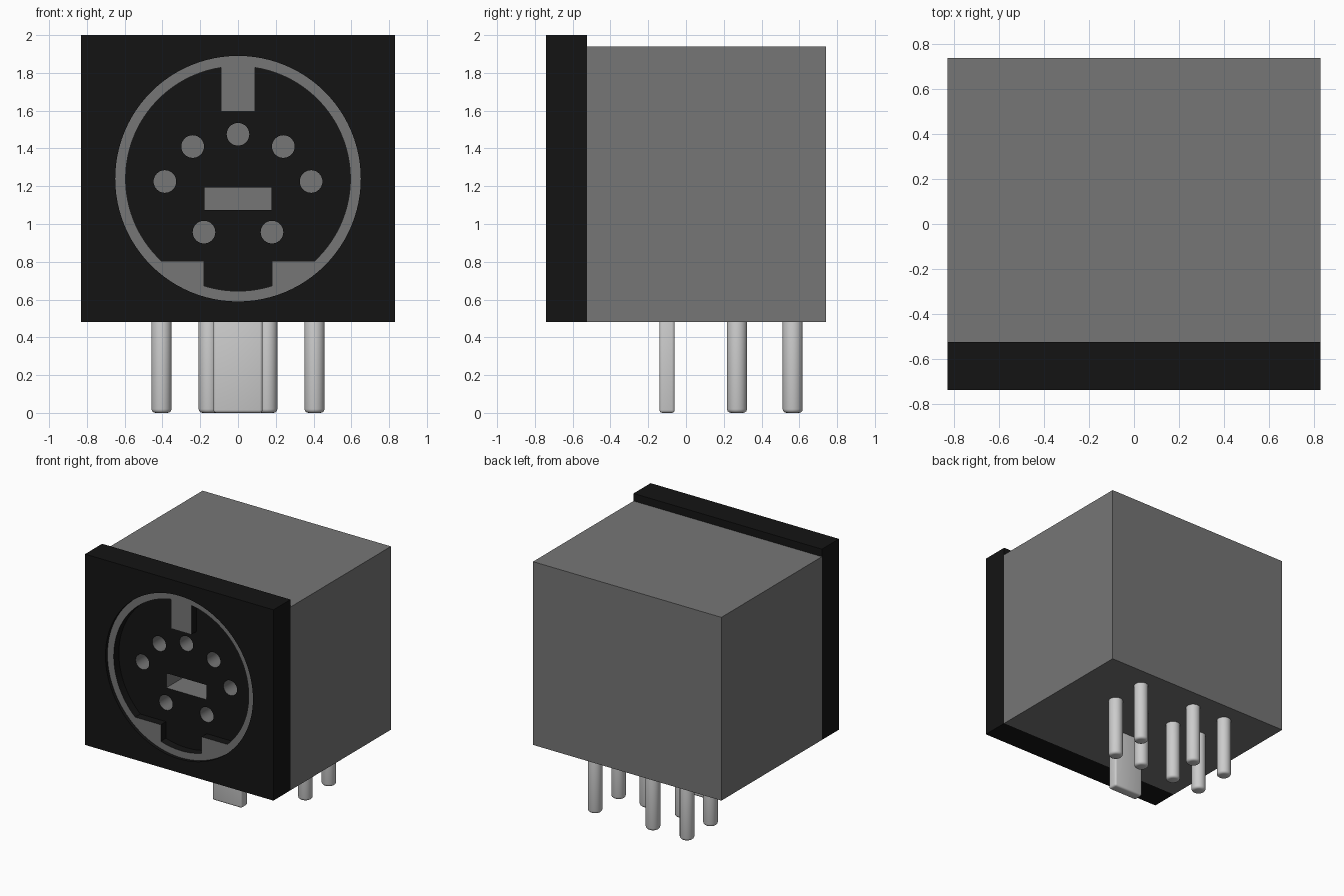
import bpy, bmesh, math

if "Cube" in bpy.data.objects:
    bpy.data.objects.remove(bpy.data.objects["Cube"])

CZ = 1.24                      # height of the round socket centre
FRONT, SEAM, BACK = -0.74, -0.525, 0.74


def material(name, v):
    m = bpy.data.materials.new(name)
    m.diffuse_color = (v, v, v, 1)
    m.use_nodes = True
    m.node_tree.nodes["Principled BSDF"].inputs["Base Color"].default_value = m.diffuse_color
    return m


BLACK = material("black_plastic", 0.007)
GREY = material("dark_grey_plastic", 0.18)


def finish(obj):
    bpy.ops.object.select_all(action='DESELECT')
    obj.select_set(True)
    bpy.context.view_layer.objects.active = obj
    bpy.ops.object.shade_smooth_by_angle(angle=math.radians(35))


def box(name, x, y, z, mat=None, bevel=0):
    """Box from (min, max) pairs."""
    bpy.ops.mesh.primitive_cube_add(size=1, location=[(a + b) / 2 for a, b in (x, y, z)])
    obj = bpy.context.object
    obj.name = name
    obj.scale = [b - a for a, b in (x, y, z)]
    bpy.ops.object.transform_apply(location=False, rotation=False, scale=True)
    if mat:
        obj.data.materials.append(mat)
    if bevel:
        add_bevel(obj, bevel)
    return obj


def add_bevel(obj, width):
    mod = obj.modifiers.new("bevel", 'BEVEL')
    mod.width, mod.segments = width, 3
    bpy.context.view_layer.objects.active = obj
    bpy.ops.object.modifier_apply(modifier=mod.name)
    finish(obj)


def arc(r, a0, a1, n):
    return [(r * math.cos(a0 + (a1 - a0) * i / n), r * math.sin(a0 + (a1 - a0) * i / n))
            for i in range(n + 1)]


def circle(r, n, cx=0, cz=CZ):
    return [(cx + px, cz + pz) for px, pz in arc(r, 0, 2 * math.pi, n)[:-1]]


def rect(x0, x1, z0, z1):
    return [(x0, z0), (x1, z0), (x1, z1), (x0, z1)]


def extrude(name, loops, y0, y1, face_mat, wall_mat):
    """Extrude x-z outlines along y; inner loops become holes."""
    cu = bpy.data.curves.new(name, 'CURVE')
    cu.dimensions, cu.fill_mode, cu.extrude = '2D', 'BOTH', (y1 - y0) / 2
    for loop in loops:
        sp = cu.splines.new('POLY')
        sp.points.add(len(loop) - 1)
        for p, (x, z) in zip(sp.points, loop):
            p.co = (x, z, 0, 1)
        sp.use_cyclic_u = True
    obj = bpy.data.objects.new(name, cu)
    bpy.context.collection.objects.link(obj)
    obj.rotation_euler.x = math.pi / 2
    obj.location.y = (y0 + y1) / 2
    bpy.ops.object.select_all(action='DESELECT')
    obj.select_set(True)
    bpy.context.view_layer.objects.active = obj
    bpy.ops.object.convert(target='MESH')
    obj = bpy.context.object
    bpy.ops.object.transform_apply(location=True, rotation=True, scale=True)
    me = obj.data
    me.materials.clear()
    me.materials.append(face_mat)
    me.materials.append(wall_mat)
    bm = bmesh.new()
    bm.from_mesh(me)
    bmesh.ops.remove_doubles(bm, verts=bm.verts, dist=1e-5)
    bmesh.ops.recalc_face_normals(bm, faces=bm.faces)
    for f in bm.faces:
        f.material_index = 0 if abs(f.normal.y) > 0.5 else 1
    bm.to_mesh(me)
    bm.free()
    finish(obj)
    return obj


# contact holes and centre slot
holes = [circle(0.06, 32, 0, 1.475), rect(-0.177, 0.177, 1.075, 1.192)]
for s in (-1, 1):
    for x, z in ((0.24, 1.41), (0.387, 1.225), (0.18, 0.957)):
        holes.append(circle(0.06, 32, s * x, z))

# main housing with the holes drilled into its front
body = box("housing", (-0.83, 0.83), (SEAM, BACK), (0.48, 1.94), GREY)
drill = extrude("hole_cutter", holes, -0.6, -0.3, GREY, GREY)
mod = body.modifiers.new("holes", 'BOOLEAN')
mod.operation, mod.solver, mod.object = 'DIFFERENCE', 'EXACT', drill
bpy.context.view_layer.objects.active = body
bpy.ops.object.modifier_apply(modifier=mod.name)
bpy.data.objects.remove(drill)
finish(body)

# front plate with round opening
extrude("front_plate", [rect(-0.83, 0.83, 0.48, 2.0), circle(0.65, 96)],
        FRONT, SEAM, BLACK, BLACK)

# recessed black contact face
extrude("contact_face", [circle(0.65, 96)] + holes, -0.65, SEAM, BLACK, GREY)

# keyed ring: top key and two lower tabs
R = 0.595
key, tab, low = 0.09, 0.18, -0.435
right = ([(key, 0.355)] + arc(R, math.acos(key / R), math.asin(low / R), 40)
         + [(tab, low)] + arc(R, -math.acos(tab / R), -math.pi / 2, 8))
inner = right + [(-x, z) for x, z in reversed(right[:-1])]
extrude("keyed_ring", [circle(0.65, 96), [(x, z + CZ) for x, z in inner]],
        -0.715, -0.65, GREY, BLACK)

# solder pins in two rows
rows = {0.27: (-0.405, -0.155, 0.155, 0.405), 0.565: (-0.405, -0.105, 0.405)}
for y, xs in rows.items():
    for x in xs:
        bpy.ops.mesh.primitive_cylinder_add(vertices=32, radius=0.053, depth=0.51,
                                            location=(x, y, 0.255))
        pin = bpy.context.object
        pin.name = "solder_pin"
        add_bevel(pin, 0.02)

# flat grounding tab
box("ground_tab", (-0.13, 0.13), (-0.14, -0.06), (0, 0.51), bevel=0.015)
